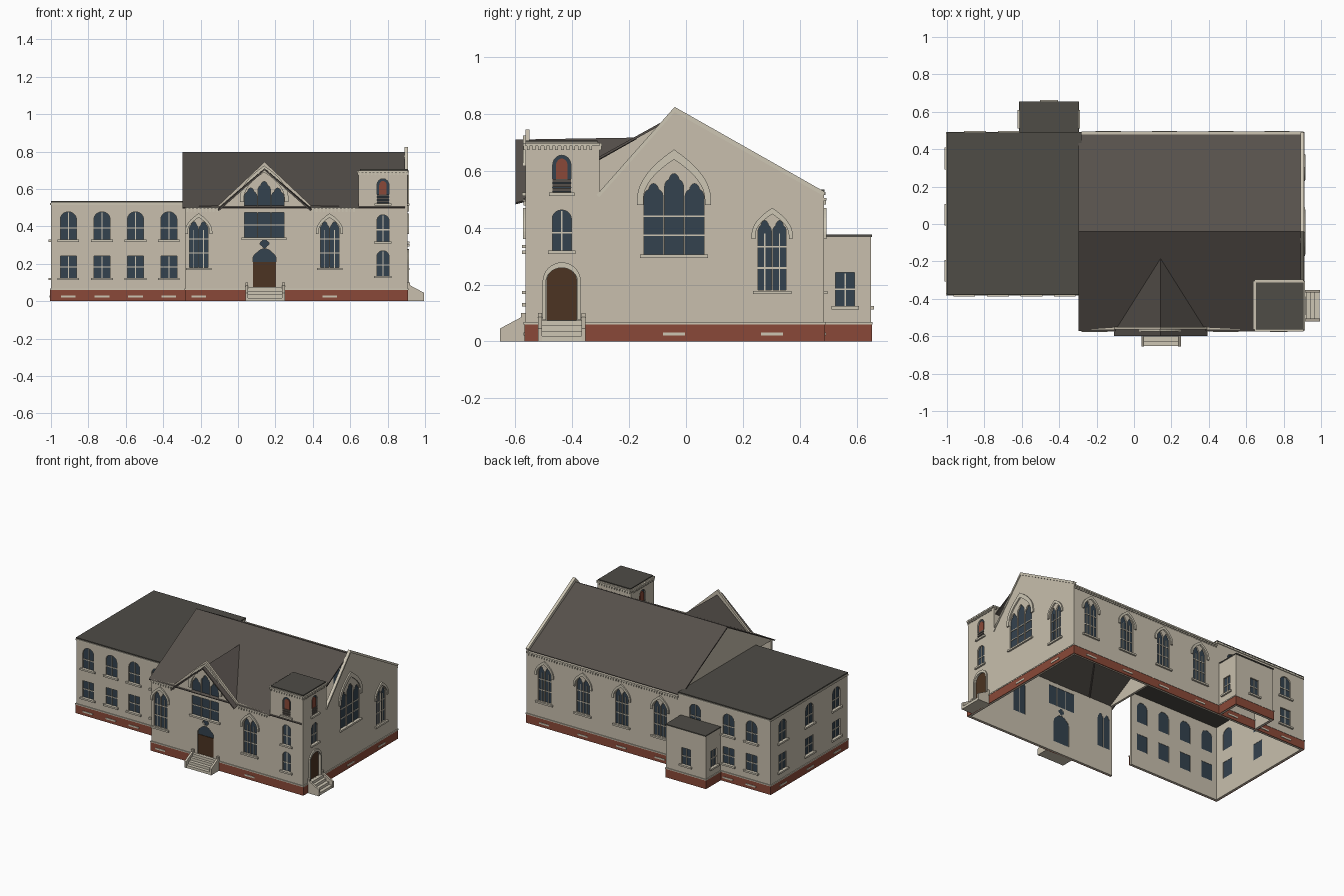
import bpy, bmesh, math
from mathutils import Matrix, Vector

if "Cube" in bpy.data.objects:
    bpy.data.objects.remove(bpy.data.objects["Cube"])


def material(name, rgb):
    lin = [((c / 255 + 0.055) / 1.055) ** 2.4 for c in rgb] + [1]
    m = bpy.data.materials.new(name)
    m.use_nodes = True
    m.diffuse_color = lin
    m.node_tree.nodes["Principled BSDF"].inputs["Base Color"].default_value = lin
    return m


STONE = material("stone", (200, 191, 173))
TRIM = material("pale trim", (205, 198, 180))
BRICK = material("red brick", (138, 73, 56))
GLASS = material("blue glass", (52, 66, 78))
SLATE = material("slate roof", (86, 80, 75))
FLAT = material("flat roof", (78, 76, 70))
DOOR = material("brown door", (76, 52, 34))


def add_object(name, mesh, mat):
    obj = bpy.data.objects.new(name, mesh)
    mesh.materials.clear()
    mesh.materials.append(mat)
    bpy.context.collection.objects.link(obj)
    return obj


# Outline helpers, all in wall coordinates (along, up)
def rect(u0, u1, v0, v1):
    return [(u0, v0), (u1, v0), (u1, v1), (u0, v1)]


def box_at(u, w, v0, v1):
    return rect(u - w / 2, u + w / 2, v0, v1)


def round_top(u, w, spring, top, cusp=0.0, n=16):
    pts = []
    for i in range(n + 1):
        t = math.pi * i / n
        r = 1 - cusp + cusp * abs(math.cos(2 * t))
        pts.append((u + w / 2 * r * math.cos(t), spring + (top - spring) * r * math.sin(t)))
    return pts


def arch(u, w, bottom, spring, top, cusp=0.0):
    return [(u - w / 2, bottom), (u + w / 2, bottom)] + round_top(u, w, spring, top, cusp)


def pointed_top(u, w, spring, top, n=8):
    right = [(w / 2 * (1 - (i / n) ** 2), spring + (top - spring) * i / n) for i in range(n + 1)]
    return [(u + x, v) for x, v in right] + [(u - x, v) for x, v in right[-2::-1]]


def quatrefoil(u, v, r):
    ts = [2 * math.pi * i / 24 for i in range(24)]
    rs = [r * (0.7 + 0.3 * abs(math.cos(2 * t))) for t in ts]
    return [(u + q * math.cos(t), v + q * math.sin(t)) for q, t in zip(rs, ts)]


class Side:
    """A wall plane: openings are collected, then built with glass behind them."""

    def __init__(self, name, axis, sign, offset):
        n = Vector((sign, 0, 0)) if axis == "x" else Vector((0, sign, 0))
        u = Vector((0, 1, 0)) if axis == "x" else Vector((1, 0, 0))
        self.m = Matrix((u, (0, 0, 1), n)).transposed().to_4x4()
        self.m.translation = n * sign * offset
        self.name, self.holes, self.hbars, self.vbars = name, [], [], []
        self.sills, self.hoods = [], []

    def plate(self, part, loops, d0, d1, mat):
        if not loops:
            return
        cu = bpy.data.curves.new("outline", "CURVE")
        cu.dimensions, cu.fill_mode = "2D", "BOTH"
        cu.extrude = (d1 - d0) / 2
        for loop in loops:
            sp = cu.splines.new("POLY")
            sp.points.add(len(loop) - 1)
            for p, (a, b) in zip(sp.points, loop):
                p.co = (a, b, 0, 1)
            sp.use_cyclic_u = True
        tmp = bpy.data.objects.new("outline", cu)
        bpy.context.collection.objects.link(tmp)
        dg = bpy.context.evaluated_depsgraph_get()
        mesh = bpy.data.meshes.new_from_object(tmp.evaluated_get(dg))
        bpy.data.objects.remove(tmp)
        bpy.data.curves.remove(cu)
        mesh.transform(self.m @ Matrix.Translation((0, 0, (d0 + d1) / 2)))
        bm = bmesh.new()
        bm.from_mesh(mesh)
        bmesh.ops.remove_doubles(bm, verts=bm.verts, dist=1e-5)
        bmesh.ops.recalc_face_normals(bm, faces=bm.faces)
        for f in bm.faces:
            f.smooth = False
        bm.to_mesh(mesh)
        bm.free()
        add_object(f"{self.name}_{part}", mesh, mat)

    def sill(self, u, w, v):
        self.sills.append(box_at(u, w, v - 0.012, v))

    def hood(self, u, w, foot, spring, top, t, point=True):
        f = pointed_top if point else round_top
        outer, inner = f(u, w, spring, top), f(u, w - 2 * t, spring, top - 1.6 * t)
        self.hoods.append([(u + w / 2, foot)] + outer + [(u - w / 2, foot), (u - w / 2 + t, foot)]
                          + inner[::-1] + [(u + w / 2 - t, foot)])

    def sash(self, u, w, v0, v1, rise=0.0):
        self.holes.append(arch(u, w, v0, v1 - rise, v1) if rise else box_at(u, w, v0, v1))
        mid = (v0 + v1 - rise * 0.6) / 2
        self.hbars.append(box_at(u, w, mid - 0.003, mid + 0.003))
        self.vbars.append(box_at(u, 0.005, v0, v1 - 0.004))
        self.sill(u, w + 0.03, v0)

    def lancet(self, u):
        for s in (-1, 1):
            c = u + s * 0.026
            self.holes.append(arch(c, 0.047, 0.18, 0.385, 0.425, 0.2))
            self.vbars.append(box_at(c, 0.004, 0.18, 0.38))
            self.hbars += [box_at(c, 0.047, z, z + 0.006) for z in (0.255, 0.33)]
        self.sill(u, 0.135, 0.178)
        self.hood(u, 0.145, 0.36, 0.375, 0.47, 0.014)

    def triple(self, u, v0, spring, top, rails, solid=None):
        for i in (-1, 0, 1):
            c, lift = u + i * 0.072, 0.035 * (i == 0)
            head = arch(c, 0.066, solid[1] if solid else v0, spring + lift, top + lift, 0.25)
            self.holes.append(head)
            if solid:
                self.holes.append(box_at(c, 0.066, v0, solid[0]))
            self.hbars += [box_at(c, 0.066, z, z + 0.006) for z in rails]
        self.sill(u, 0.24, v0)
        self.hood(u, 0.26, spring - 0.03, spring - 0.01, top + 0.12, 0.022)

    def belfry(self, u):
        self.holes.append(arch(u, 0.064, 0.525, 0.62, 0.655))
        self.plate("belfry_panel", [arch(u, 0.04, 0.57, 0.62, 0.643)], -0.009, -0.004, BRICK)
        self.plate("belfry_louvres", [box_at(u, 0.064, z, z + 0.012) for z in (0.527, 0.543, 0.559)],
                   -0.009, 0, SLATE)
        self.sill(u, 0.09, 0.523)

    def dentils(self, u0, u1, v):
        n = int((u1 - u0) / 0.02)
        self.plate("dentils", [box_at(u0 + (i + 0.5) * 0.02, 0.01, v - 0.014, v) for i in range(n)],
                   0, 0.007, TRIM)
        self.plate("cornice", [rect(u0, u1, v, v + 0.01)], 0, 0.009, TRIM)

    def base(self, u0, u1, vents=()):
        self.plate("brick_base", [rect(u0 - 0.004, u1 + 0.004, 0, 0.06)], -0.002, 0.004, BRICK)
        self.plate("water_table", [rect(u0 - 0.006, u1 + 0.006, 0.06, 0.068)], -0.002, 0.006, TRIM)
        self.plate("vents", [box_at(u, 0.078, 0.021, 0.032) for u in vents], 0.003, 0.007, TRIM)

    def build(self, outline):
        self.plate("wall", [outline] + self.holes, -0.015, 0, STONE)
        self.plate("glass", self.holes, -0.013, -0.009, GLASS)
        self.plate("rails", self.hbars, -0.01, -0.005, TRIM)
        self.plate("mullions", self.vbars, -0.01, -0.0045, TRIM)
        self.plate("sills", self.sills, -0.002, 0.012, TRIM)
        self.plate("hoods", self.hoods, -0.002, 0.009, TRIM)


# Hall front with gable, main door and the tower face
s = Side("hall_front", "y", -1, -0.565)
for x in (-0.21, 0.49):
    s.lancet(x)
s.triple(0.14, 0.34, 0.56, 0.605, (0.405,), (0.475, 0.503))
s.holes += [arch(0.142, 0.125, 0.075, 0.225, 0.28, 0.1), quatrefoil(0.142, 0.308, 0.024)]
s.plate("door", [box_at(0.142, 0.125, 0.075, 0.21)], -0.012, -0.005, DOOR)
s.sash(0.775, 0.064, 0.135, 0.27, 0.03)
s.sash(0.775, 0.064, 0.32, 0.462, 0.03)
s.belfry(0.775)
s.base(-0.28, 0.905, (-0.21, 0.49))
s.dentils(-0.28, -0.1, 0.492)
s.dentils(0.39, 0.645, 0.492)
s.dentils(0.645, 0.905, 0.688)
s.build([(-0.28, 0), (0.905, 0), (0.905, 0.7), (0.645, 0.7), (0.645, 0.505), (0.39, 0.512),
         (0.142, 0.745), (-0.105, 0.512), (-0.28, 0.505)])

# Hall right gable with the tower face
s = Side("hall_right", "x", 1, 0.905)
s.triple(-0.042, 0.305, 0.51, 0.555, (0.37, 0.437))
s.lancet(0.303)
s.holes.append(arch(-0.437, 0.105, 0.075, 0.21, 0.262))
s.plate("door", [arch(-0.437, 0.105, 0.075, 0.21, 0.262)], -0.0095, -0.006, DOOR)
s.hood(-0.437, 0.135, 0.075, 0.21, 0.278, 0.012, False)
s.sash(-0.437, 0.067, 0.32, 0.462, 0.03)
s.belfry(-0.437)
s.base(-0.565, 0.485, (-0.042, 0.303))
s.dentils(-0.565, -0.305, 0.688)
s.plate("coping", [[(-0.315, 0.515), (-0.04, 0.825), (0.49, 0.525), (0.484, 0.512), (-0.04, 0.807),
                    (-0.305, 0.508)]], -0.016, 0.005, TRIM)
s.build([(-0.565, 0), (0.485, 0), (0.485, 0.52), (-0.04, 0.818), (-0.31, 0.512), (-0.31, 0.7), (-0.565, 0.7)])

# Tower sides standing above the hall roof
for name, axis, sign, off, u, span in (("tower_back", "y", 1, -0.305, 0.775, (0.645, 0.905)),
                                       ("tower_left", "x", -1, 0.645, -0.437, (-0.565, -0.305))):
    s = Side(name, axis, sign, off)
    if axis == "x":
        s.belfry(u)
    s.dentils(*span, 0.688)
    s.build(rect(*span, 0.48, 0.7))

# Hall back and the gable end over the wing
s = Side("hall_back", "y", 1, 0.485)
xs = (0.765, 0.465, 0.163, -0.138)
for x in xs:
    s.lancet(x)
s.base(-0.28, 0.905, xs)
s.dentils(-0.28, 0.905, 0.495)
s.build(rect(-0.28, 0.905, 0, 0.505))
s = Side("hall_left_gable", "x", -1, -0.28)
s.build([(-0.565, 0.5), (0.485, 0.5), (-0.04, 0.788)])

# Two-storey wing
wing = (("wing_front", "y", -1, -0.375, (-1, -0.28), (-0.907, -0.727, -0.548, -0.37)),
        ("wing_back", "y", 1, 0.485, (-1, -0.28), (-0.85, -0.67, -0.41)),
        ("wing_left", "x", -1, -1, (-0.375, 0.485), (-0.25, 0.05, 0.35)))
for name, axis, sign, off, span, us in wing:
    s = Side(name, axis, sign, off)
    for u in us:
        s.sash(u, 0.086, 0.33, 0.478, 0.04)
        if not (name == "wing_back" and u > -0.6):
            s.sash(u, 0.086, 0.125, 0.242)
    s.base(*span, us)
    s.plate("cornice", [rect(*span, 0.515, 0.525)], 0, 0.005, TRIM)
    s.build(rect(*span, 0, 0.527))

# Small back annex
annex = (("annex_back", "y", 1, 0.65, (-0.61, -0.3), -0.455),
         ("annex_right", "x", 1, -0.3, (0.485, 0.65), 0.56),
         ("annex_left", "x", -1, -0.61, (0.485, 0.65), 0.56))
for name, axis, sign, off, span, u in annex:
    s = Side(name, axis, sign, off)
    s.sash(u, 0.067, 0.125, 0.242)
    s.base(*span)
    s.build(rect(*span, 0, 0.368))


# Roofs
def roof(name, pts, mat):
    mesh = bpy.data.meshes.new(name)
    mesh.from_pydata(pts, [], [range(len(pts))])
    if mesh.polygons[0].normal.z < 0:
        mesh.flip_normals()
    mod = add_object(name, mesh, mat).modifiers.new("thickness", "SOLIDIFY")
    mod.thickness, mod.offset = 0.008, -1


def flat_roof(name, x0, x1, y0, y1, z):
    roof(name, [(x, y, z) for x, y in rect(x0, x1, y0, y1)], FLAT)


for name, y, z in (("front", -0.572, 0.502), ("back", 0.478, 0.51)):
    roof(f"hall_roof_{name}", [(-0.297, -0.04, 0.797), (0.892, -0.04, 0.797), (0.892, y, z), (-0.297, y, z)], SLATE)
for name, k in (("left", 1), ("right", -1)):
    x = 0.142 + k * 0.25
    roof(f"front_gable_roof_{name}", [(0.142, -0.6, 0.71), (0.142, -0.175, 0.717), (x, -0.565, 0.497),
                                      (x, -0.6, 0.488)], SLATE)
flat_roof("wing_roof", -1.0, -0.28, -0.378, 0.488, 0.535)
flat_roof("annex_roof", -0.612, -0.298, 0.485, 0.655, 0.376)
flat_roof("tower_roof", 0.652, 0.905, -0.565, -0.312, 0.707)


# Entrance steps with sloping cheek walls
def steps(name, axis, wall, out, lo, hi):
    s = Side(name, axis, 1, 0)
    place = lambda pts: [[(wall + out * a, z) for a, z in pts]]
    cheek = place([(0, 0), (0.09, 0), (0.09, 0.045), (0.015, 0.085), (0.015, 0.1), (0, 0.1)])
    treads, z = [(0, 0)], 0
    for a in (0.088, 0.064, 0.04, 0.02):
        treads += [(a, z), (a, z + 0.0185)]
        z += 0.0185
    s.plate("treads", place(treads + [(0, z)]), lo + 0.01, hi - 0.01, TRIM)
    s.plate("cheek_low", cheek, lo, lo + 0.014, STONE)
    s.plate("cheek_high", cheek, hi - 0.014, hi, STONE)


steps("front_steps", "x", -0.565, -1, 0.04, 0.25)
steps("tower_steps", "y", 0.905, 1, -0.52, -0.353)
